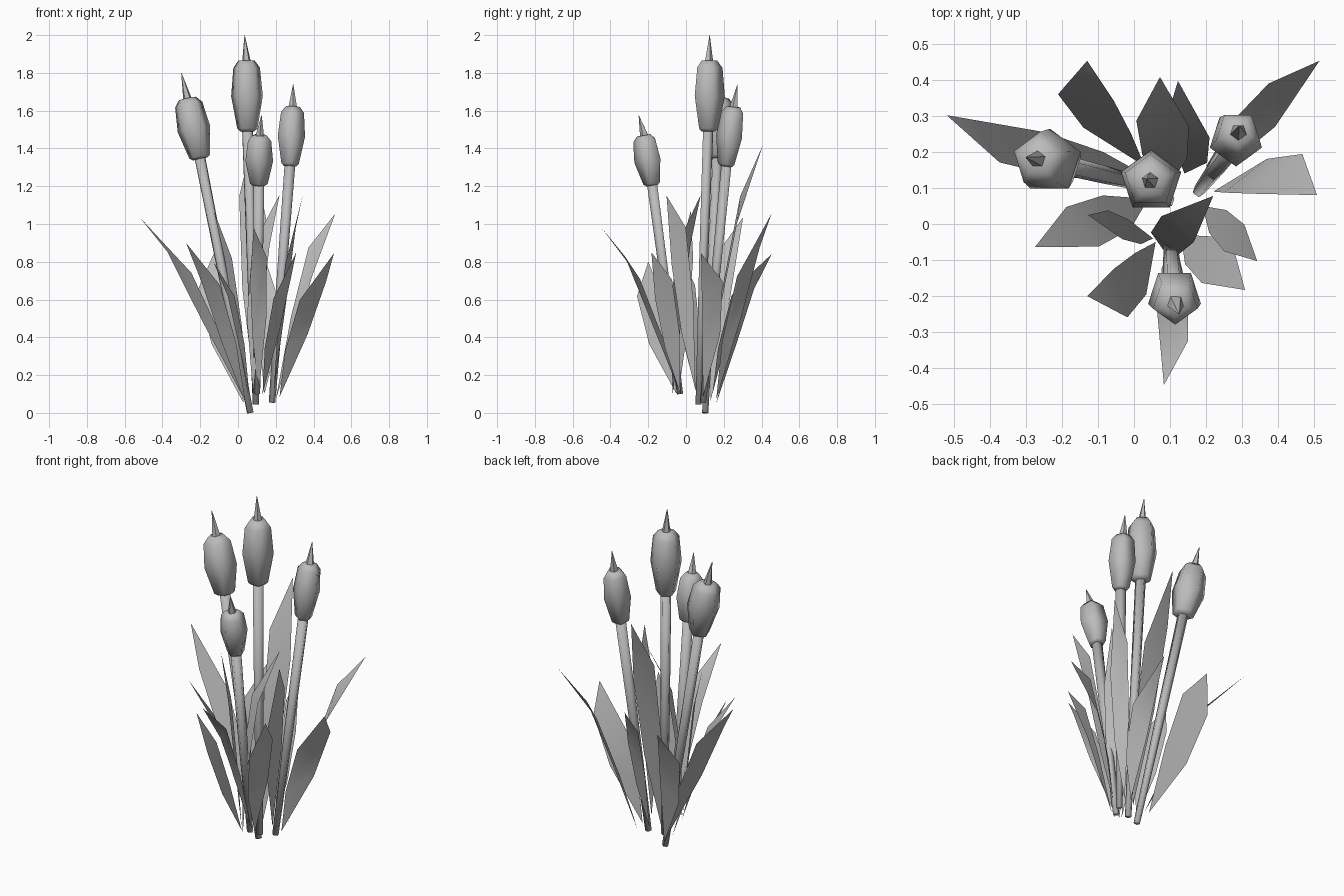
import bpy
from math import sin, cos, pi
from mathutils import Vector

cube = bpy.data.objects.get("Cube")
if cube:
    bpy.data.objects.remove(cube, do_unlink=True)

# one plain grey for the whole plant
grey = bpy.data.materials.new("plain grey")
grey.use_nodes = True
colour = (0.5, 0.5, 0.5, 1)
grey.diffuse_color = colour
grey.node_tree.nodes["Principled BSDF"].inputs["Base Color"].default_value = colour

SIDES = 5


def add_mesh(name, verts, faces, smooth=True):
    mesh = bpy.data.meshes.new(name)
    mesh.from_pydata(verts, [], faces)
    mesh.materials.append(grey)
    if smooth:
        mesh.shade_smooth()
    obj = bpy.data.objects.new(name, mesh)
    bpy.context.collection.objects.link(obj)


def lathe(name, start, end, profile, facing, smooth=True):
    """Five-sided body from start to end; profile holds (fraction, radius)."""
    start, end = Vector(start), Vector(end)
    axis = (end - start).normalized()
    front = Vector((0, facing, 0))
    front = (front - axis * front.dot(axis)).normalized()
    side = axis.cross(front)
    verts, faces = [], []
    for t, r in profile:
        centre = start.lerp(end, t)
        for i in range(SIDES):
            a = 2 * pi * i / SIDES
            verts.append(centre + (front * cos(a) + side * sin(a)) * r)
    for ring in range(len(profile) - 1):
        for i in range(SIDES):
            j = (i + 1) % SIDES
            a, b = ring * SIDES, (ring + 1) * SIDES
            faces.append((a + i, a + j, b + j, b + i))
    last = len(verts) - SIDES
    faces.append(tuple(reversed(range(SIDES))))
    faces.append(tuple(range(last, last + SIDES)))
    add_mesh(name, verts, faces, smooth)


def cattail(name, base, neck, crown, tip, radius, facing):
    """Stem, seed head and pointed spike."""
    lathe(name + "_stem", base, Vector(neck).lerp(Vector(crown), 0.1),
          [(0, 0.018), (0.5, 0.026), (1, 0.03)], facing)
    head = [(0, 0.45), (0.04, 0.64), (0.5, 1), (0.9, 0.84), (1, 0.52)]
    lathe(name + "_head", neck, crown, [(t, r * radius) for t, r in head], facing)
    lathe(name + "_spike", Vector(crown).lerp(Vector(neck), 0.03), tip,
          [(0, 0.025), (1, 0.001)], facing, smooth=False)


cattail("tall", (0.095, 0.065, 0.045), (0.05, 0.115, 1.49),
        (0.045, 0.12, 1.865), (0.035, 0.125, 2.0), 0.088, 1)
cattail("left", (0.065, 0.1, 0), (-0.2, 0.165, 1.345),
        (-0.268, 0.18, 1.665), (-0.3, 0.185, 1.8), 0.092, 1)
cattail("right", (0.18, 0.092, 0.055), (0.275, 0.215, 1.305),
        (0.29, 0.255, 1.62), (0.292, 0.273, 1.74), 0.076, -1)
cattail("front", (0.1, -0.03, 0.1), (0.11, -0.175, 1.205),
        (0.115, -0.22, 1.47), (0.125, -0.25, 1.575), 0.077, -1)

# each leaf: root, tip, half width across, and for some a sideways bulge
LEAVES = [
    ((0.2, 0.16, 0.07), (0.515, 0.453, 1.055), (-0.009, 0.06, 0.077)),
    ((0.22, 0.09, 0.085), (0.508, 0.08, 0.845), (0.07, 0.055, 0.05),
     (0.01, 0.055, 0)),
    ((0.19, 0.05, 0.12), (0.342, -0.103, 1.15), (0.028, 0.037, 0.1)),
    ((0.13, -0.03, 0.1), (0.308, -0.183, 0.85), (0.045, 0.045, 0.05)),
    ((0.11, -0.03, 0.1), (0.083, -0.447, 0.98), (0.043, -0.04, 0.06),
     (0.013, -0.012, 0.018)),
    ((0.06, -0.05, 0.1), (-0.13, -0.2, 0.8), (0.018, -0.068, 0),
     (0.014, -0.054, 0)),
    ((0.04, 0.07, 0.05), (-0.275, -0.064, 0.9), (0.045, -0.055, 0)),
    ((0.053, -0.04, 0.1), (-0.128, 0.025, 1.07), (0.02, -0.04, 0)),
    ((0.04, 0.13, 0.06), (-0.52, 0.302, 1.035), (0.063, 0.042, -0.055),
     (-0.025, -0.017, 0.015)),
    ((0.03, 0.16, 0.05), (-0.13, 0.453, 0.84), (0.078, -0.01, 0.04),
     (-0.07, 0.02, 0.06)),
    ((0.09, 0.1, 0.1), (0.072, 0.408, 1.42), (0.073, -0.008, -0.07)),
    ((0.14, 0.14, 0.1), (0.122, 0.397, 0.88), (0.057, -0.035, -0.06),
     (0.023, -0.014, 0)),
    ((0.08, -0.07, 0.1), (0.22, 0.078, 1.155), (0.045, -0.036, 0),
     (-0.04, -0.03, 0)),
]


def leaf(name, root, tip, half, bulge=(0, 0, 0)):
    """Thin blade that bends outward, built as two rows between two points."""
    root, tip, half, bulge = map(Vector, (root, tip, half, bulge))
    verts = [root]
    for out, up, width in ((0.28, 0.38, 0.85), (0.58, 0.74, 1)):
        middle = root.lerp(tip, out)
        middle.z = root.z + (tip.z - root.z) * up
        verts += [middle + (bulge - half) * width,
                  middle + (bulge + half) * width]
    verts.append(tip)
    add_mesh(name, verts, [(0, 2, 1), (1, 2, 4, 3), (3, 4, 5)])


for number, data in enumerate(LEAVES, 1):
    leaf(f"leaf_{number}", *data)
